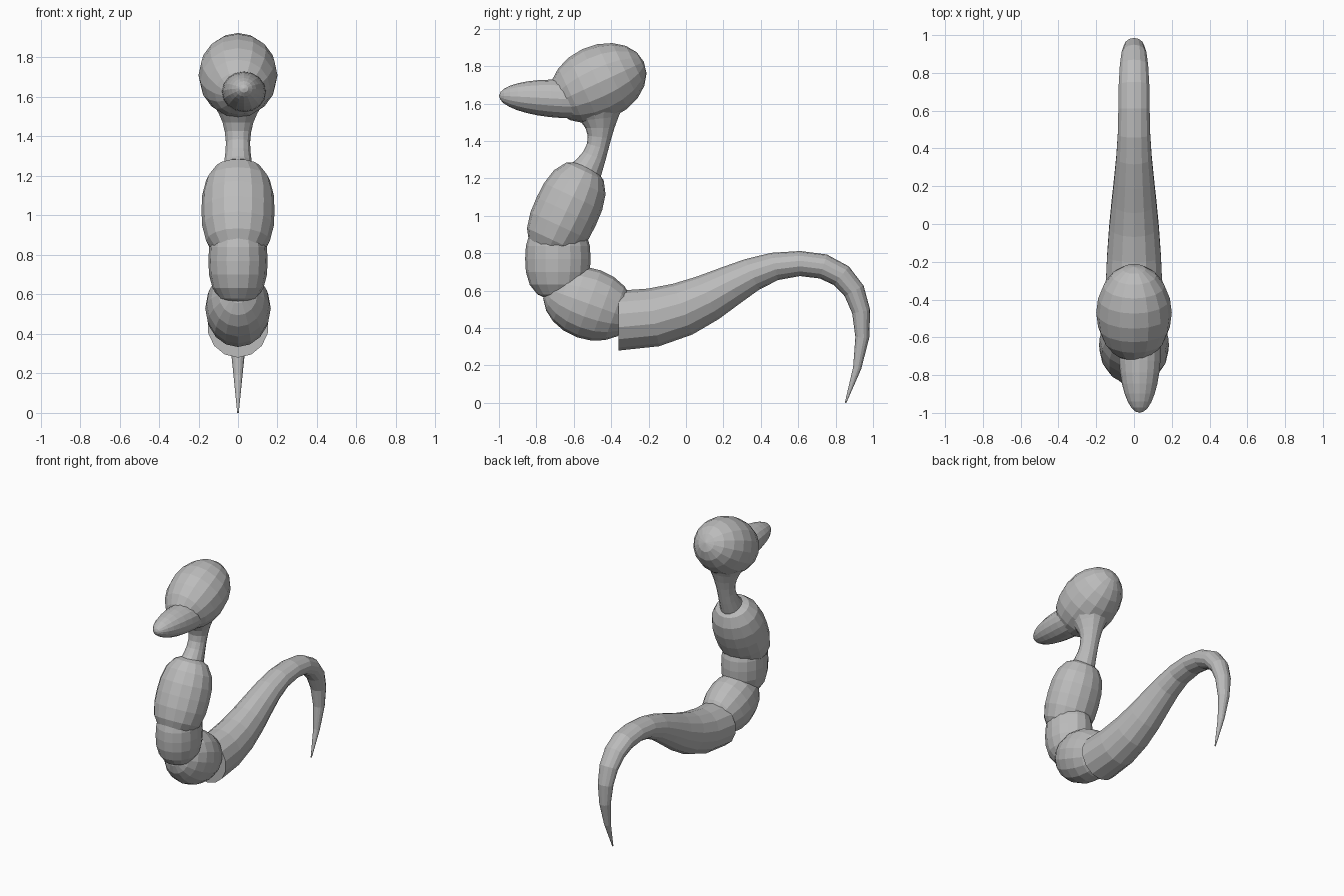
import bpy, bmesh
from math import cos, sin, pi, radians
from mathutils import Matrix, Vector

cube = bpy.data.objects.get("Cube")
if cube:
    bpy.data.objects.remove(cube)

grey = bpy.data.materials.new("plain grey")
grey.use_nodes = True
colour = (0.5, 0.5, 0.5, 1)
grey.diffuse_color = colour
grey.node_tree.nodes["Principled BSDF"].inputs["Base Color"].default_value = colour


def finish(name, bm):
    """Turn the working mesh into a flat shaded object."""
    bmesh.ops.recalc_face_normals(bm, faces=bm.faces)
    mesh = bpy.data.meshes.new(name)
    bm.to_mesh(mesh)
    bm.free()
    mesh.materials.append(grey)
    obj = bpy.data.objects.new(name, mesh)
    bpy.context.collection.objects.link(obj)


def ellipsoid(name, centre, radii, tilt, squareness=2, rings=10):
    """Ball with its poles on the y axis, tilted in the side plane.
    A squareness above two fills it out towards a barrel."""
    bm = bmesh.new()
    bmesh.ops.create_uvsphere(bm, u_segments=16, v_segments=rings, radius=1)
    for vert in bm.verts:
        around = vert.co.xy.length
        along = abs(vert.co.z)
        vert.co /= (around ** squareness + along ** squareness) ** (1 / squareness)
    place = Matrix.Translation(centre)
    turn = Matrix.Rotation(radians(tilt), 4, "X")
    stretch = Matrix.Diagonal((*radii, 1))
    lay_down = Matrix.Rotation(pi / 2, 4, "X")
    bm.transform(place @ turn @ stretch @ lay_down)
    finish(name, bm)


def bezier(points, t):
    """Point and direction on a cubic curve."""
    a, b, c, d = points
    s = 1 - t
    position = a * s**3 + b * 3 * s * s * t + c * 3 * s * t * t + d * t**3
    direction = (b - a) * s * s + (c - b) * 2 * s * t + (d - c) * t * t
    return position, direction


def tube(name, controls, steps=7, sides=14):
    """Oval tube along joined cubic curves; each control holds
    y, z, half thickness and half width."""
    controls = [Vector(control) for control in controls]
    samples = []
    for first in range(0, len(controls) - 1, 3):
        piece = controls[first:first + 4]
        start = 1 if first else 0
        samples += [bezier(piece, i / steps) for i in range(start, steps + 1)]

    bm = bmesh.new()
    rings = []
    for (y, z, thickness, width), direction in samples:
        along = Vector((0, direction[0], direction[1])).normalized()
        across = Vector((1, 0, 0))
        outward = across.cross(along)
        ring = []
        for i in range(sides):
            angle = 2 * pi * i / sides
            offset = outward * thickness * cos(angle) + across * width * sin(angle)
            ring.append(bm.verts.new(Vector((0, y, z)) + offset))
        rings.append(ring)
    for ring, following in zip(rings, rings[1:]):
        for i in range(sides):
            j = (i + 1) % sides
            bm.faces.new((ring[i], ring[j], following[j], following[i]))
    bm.faces.new(rings[0])
    bm.faces.new(rings[-1])
    finish(name, bm)


# Head, with the beak set slightly to one side
ellipsoid("head", (0, -0.47, 1.71), (0.2, 0.27, 0.2), tilt=25)
ellipsoid("beak", (0.03, -0.66, 1.625), (0.112, 0.34, 0.102), tilt=-3, rings=16)

# Barrel shaped body segments
ellipsoid("chest", (0, -0.64, 1.025), (0.185, 0.27, 0.175), tilt=65, squareness=2.6)
ellipsoid("waist", (0, -0.685, 0.77), (0.15, 0.22, 0.175), tilt=90, squareness=2.5)
ellipsoid("hips", (0, -0.52, 0.53), (0.166, 0.25, 0.19), tilt=-20)

# Neck, flared at both ends
tube("neck", [
    (-0.56, 1.2, 0.1, 0.085),
    (-0.45, 1.35, 0.04, 0.05),
    (-0.45, 1.45, 0.04, 0.05),
    (-0.47, 1.57, 0.14, 0.13),
])

# Tail, arched over and tapering to a point
tube("tail", [
    (-0.36, 0.44, 0.16, 0.155),
    (0.12, 0.44, 0.165, 0.14),
    (0.27, 0.75, 0.075, 0.085),
    (0.61, 0.745, 0.067, 0.085),
    (0.93, 0.75, 0.07, 0.085),
    (1.04, 0.46, 0.05, 0.05),
    (0.853, 0, 0.004, 0.004),
])
